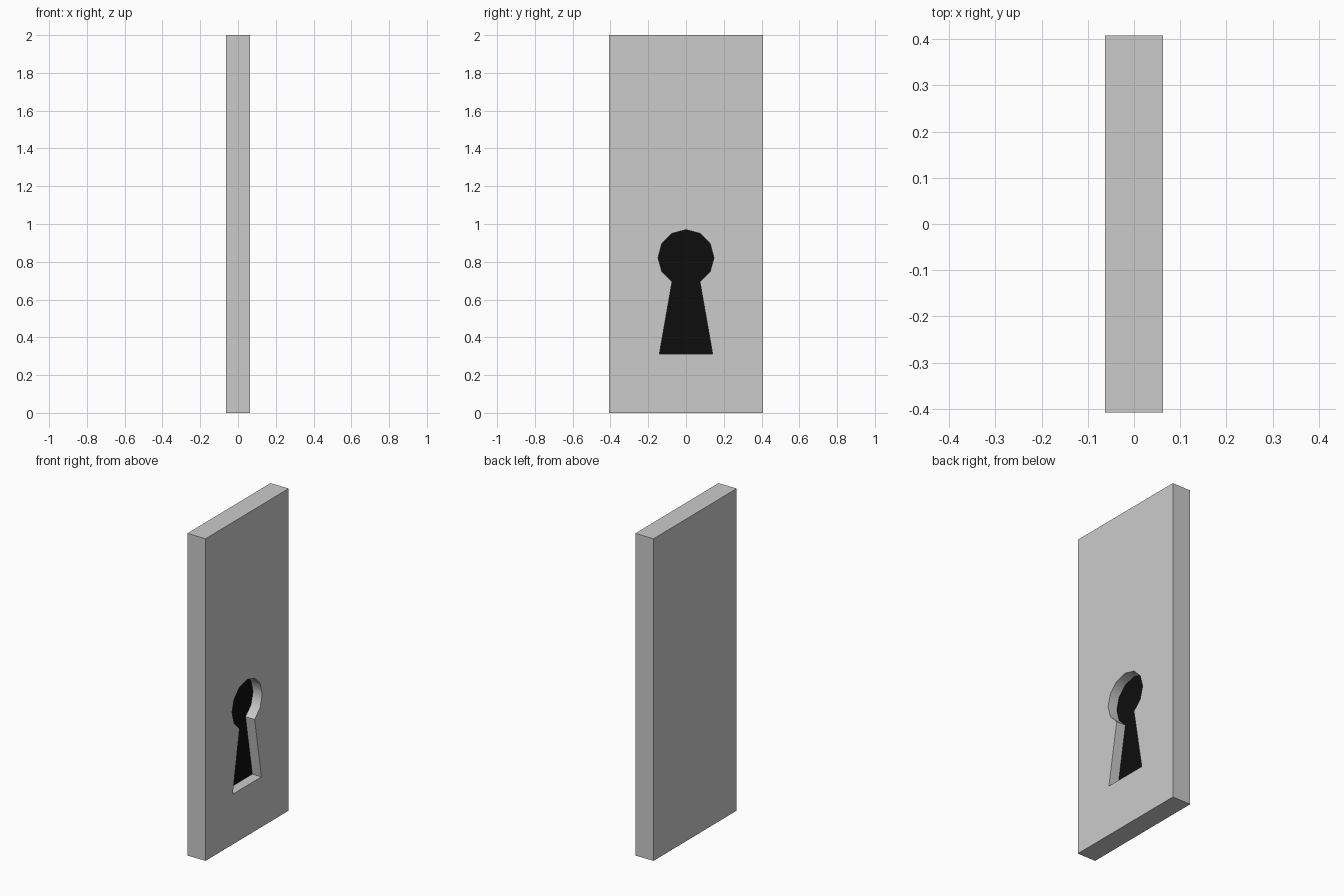
import bpy, bmesh
from math import sin, cos, radians

if "Cube" in bpy.data.objects:
    bpy.data.objects.remove(bpy.data.objects["Cube"])

HALF_X, HALF_Y, HEIGHT = 0.0625, 0.408, 2.0
FLOOR_X = 0.0            # depth of the keyhole recess
R, CZ = 0.148, 0.822     # keyhole head


def new_object(name, bm):
    bmesh.ops.recalc_face_normals(bm, faces=bm.faces)
    mesh = bpy.data.meshes.new(name)
    bm.to_mesh(mesh)
    bm.free()
    obj = bpy.data.objects.new(name, mesh)
    bpy.context.collection.objects.link(obj)
    return obj


# Plate
bm = bmesh.new()
bmesh.ops.create_cube(bm, size=1)
bmesh.ops.scale(bm, vec=(2 * HALF_X, 2 * HALF_Y, HEIGHT), verts=bm.verts)
bmesh.ops.translate(bm, vec=(0, 0, HEIGHT / 2), verts=bm.verts)
plate = new_object("keyhole_plate", bm)

# Keyhole cutter: 12-sided head without its lowest point, flared foot
profile = [(R * cos(radians(a)), CZ + R * sin(radians(a)))
           for a in range(-60, 241, 30)]
profile += [(-0.141, 0.312), (0.141, 0.312)]
bm = bmesh.new()
face = bm.faces.new([bm.verts.new((FLOOR_X, y, z)) for y, z in profile])
ext = bmesh.ops.extrude_face_region(bm, geom=[face], use_keep_orig=True)
verts = [g for g in ext["geom"] if isinstance(g, bmesh.types.BMVert)]
bmesh.ops.translate(bm, vec=(0.2, 0, 0), verts=verts)
cutter = new_object("keyhole_cutter", bm)
cutter.hide_render = True

# Cut the recess
mod = plate.modifiers.new("keyhole", 'BOOLEAN')
mod.operation = 'DIFFERENCE'
mod.solver = 'EXACT'
mod.object = cutter
bpy.context.view_layer.objects.active = plate
plate.select_set(True)
bpy.ops.object.modifier_apply(modifier=mod.name)
bpy.data.objects.remove(cutter)

# Grey body, black recess floor
for name, c in (("plate_grey", 0.8), ("keyhole_black", 0.004)):
    mat = bpy.data.materials.new(name)
    mat.diffuse_color = (c, c, c, 1)
    mat.use_nodes = True
    mat.node_tree.nodes["Principled BSDF"].inputs["Base Color"].default_value = mat.diffuse_color
    if name == "plate_grey":
        plate.data.materials.clear()
    plate.data.materials.append(mat)
for p in plate.data.polygons:
    is_floor = p.normal.x > 0.9 and p.center.x < HALF_X / 2
    p.material_index = 1 if is_floor else 0

# Rounded head wall is smooth, all other edges stay sharp
bpy.ops.object.shade_smooth_by_angle(angle=radians(35))
